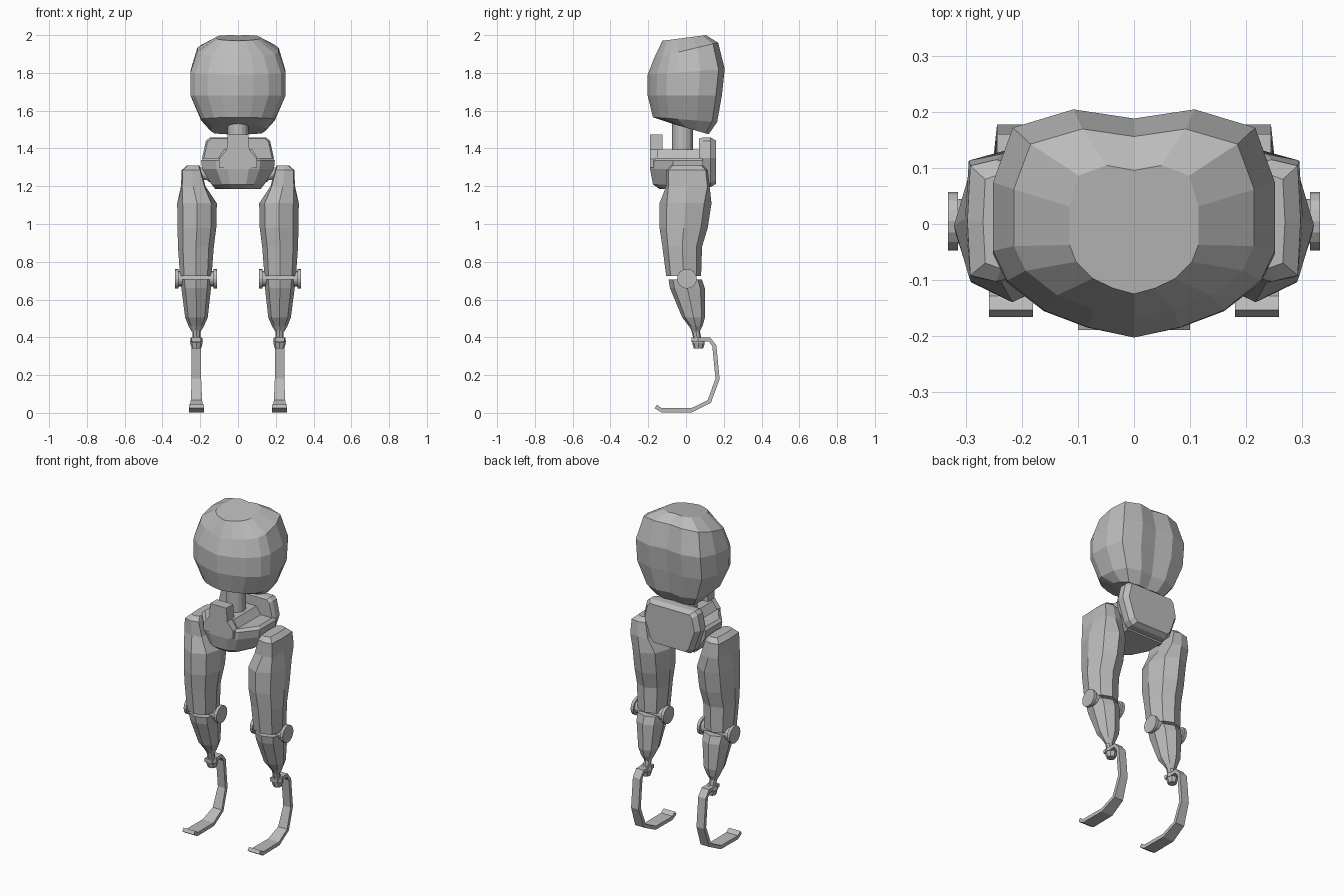
import bpy, bmesh, math
from mathutils import Vector

if "Cube" in bpy.data.objects:
    bpy.data.objects.remove(bpy.data.objects["Cube"])

grey = bpy.data.materials.new("grey")
grey.diffuse_color = (0.5, 0.5, 0.5, 1)
grey.use_nodes = True
grey.node_tree.nodes["Principled BSDF"].inputs["Base Color"].default_value = grey.diffuse_color


def loft(name, rings):
    """Skin a closed solid over a list of equal-length rings of points."""
    bm = bmesh.new()
    loops = [[bm.verts.new(p) for p in ring] for ring in rings]
    n = len(loops[0])
    for a, b in zip(loops, loops[1:]):
        for i in range(n):
            j = (i + 1) % n
            bm.faces.new((a[i], a[j], b[j], b[i]))
    bm.faces.new(loops[0])
    bm.faces.new(loops[-1])
    bmesh.ops.recalc_face_normals(bm, faces=bm.faces)
    mesh = bpy.data.meshes.new(name)
    bm.to_mesh(mesh)
    bm.free()
    mesh.materials.append(grey)
    obj = bpy.data.objects.new(name, mesh)
    bpy.context.collection.objects.link(obj)
    return obj


def rod(name, start, end, r0, r1=None, sides=16):
    """Round bar between two points."""
    start, end = Vector(start), Vector(end)
    q = (end - start).to_track_quat('Z', 'Y')
    rings = []
    for c, r in ((start, r0), (end, r1 or r0)):
        rings.append([c + q @ Vector((r * math.cos(2 * math.pi * i / sides),
                                      r * math.sin(2 * math.pi * i / sides), 0))
                      for i in range(sides)])
    return loft(name, rings)


def section(z, x0, x1, y0, y1, c):
    """Eight-sided horizontal ring whose corners are inset by the fraction c."""
    plan = ((.5, 0), (1 - c, c), (1, .5), (1 - c, 1 - c),
            (.5, 1), (c, 1 - c), (0, .5), (c, c))
    return [(x0 + (x1 - x0) * u, y0 + (y1 - y0) * v, z) for u, v in plan]


def mirrored(half):
    """Complete a half outline that starts and ends on x = 0."""
    return half + [(-x, y, z) for x, y, z in reversed(half) if x > 1e-6]


# Head: faceted shell from tilted rings (half width, front y, back y, front z, back z)
plan = ((0, 0), (.33, .045), (.64, .12), (.9, .25), (1, .38),
        (1, .68), (.86, .92), (.43, 1), (0, .96))
head_rings = []
for w, yf, yb, zf, zb in ((.115, -.125, .105, 1.97, 2.0),
                          (.215, -.168, .17, 1.88, 1.96),
                          (.252, -.203, .205, 1.79, 1.82),
                          (.252, -.203, .19, 1.68, 1.68),
                          (.195, -.175, .165, 1.565, 1.54),
                          (.145, -.07, .12, 1.53, 1.475)):
    head_rings.append(mirrored([(w * u, yf + (yb - yf) * t, zf + (zb - zf) * t)
                                for u, t in plan]))
loft("head", head_rings)
rod("neck", (0, -.018, 1.34), (0, -.018, 1.56), .055)

# Hip tray: wedge-fronted pan, with a raised floor and a front post
hip_rings = []
for z, w, yf, yb in ((1.185, .12, -.14, .09), (1.21, .14, -.175, .09),
                     (1.29, .19, -.19, .09), (1.335, .195, -.19, .09), (1.35, .18, -.18, .09)):
    hip_rings.append(mirrored([(0, yf, z), (w * .3, yf, z), (w * .6, yf + .025, z),
                               (w, yf + .12, z), (w, yb, z), (0, yb, z)]))
loft("hip_tray", hip_rings)


def tapered_block(name, z0, z1, w0, w1, y0, y1):
    loft(name, [[(-w, y0, z), (w, y0, z), (w, y1, z), (-w, y1, z)]
                for z, w in ((z0, w0), (z1, w1))])


tapered_block("raised_floor", 1.34, 1.395, .11, .075, -.15, .08)
loft("front_post", [[(-w, -.19, z), (w, -.19, z), (w, -.125, z), (-w, -.125, z)]
                    for z, w in ((1.30, .1), (1.345, .1), (1.395, .06), (1.475, .055))])

# Rear plate: chamfered slab tapering downwards
rear = []
for y, s in ((.07, .95), (.09, 1), (.13, 1), (.158, .88)):
    outline = [(-.12, 1.195), (.12, 1.195), (.145, 1.22), (.19, 1.35),
               (.17, 1.44), (.15, 1.458), (-.15, 1.458), (-.17, 1.44),
               (-.19, 1.35), (-.145, 1.22)]
    rear.append([(x * s, y, 1.33 + (z - 1.33) * s) for x, z in outline])
loft("rear_plate", rear)

# Spring blade path (y, z, half width)
blade_path = ((.03, .388, .025), (.125, .388, .025), (.15, .355, .025), (.167, .18, .025),
              (.123, .06, .03), (.03, .014, .037), (-.13, .014, .039), (-.16, .034, .039))


def blade(name, cx):
    pts = [Vector((0, y, z)) for y, z, _ in blade_path]
    rings = []
    for i, p in enumerate(pts):
        d = (pts[min(i + 1, len(pts) - 1)] - pts[max(i - 1, 0)]).normalized()
        n = Vector((0, -d.z, d.y)) * .011
        w = blade_path[i][2]
        rings.append([(cx + sx * w, p.y + s * n.y, max(0, p.z + s * n.z))
                      for sx, s in ((-1, -1), (1, -1), (1, 1), (-1, 1))])
    loft(name, rings)


for side, label in ((1, "right"), (-1, "left")):
    def name(part):
        return label + "_" + part

    def leg_loft(part, rows):
        rings = []
        for z, x0, x1, y0, y1, c in rows:
            rings.append([(side * x, y, zz) for x, y, zz in section(z, x0, x1, y0, y1, c)])
        loft(name(part), rings)

    # Hip joint
    rod(name("hip_axle"), (side * .10, 0, 1.25), (side * .23, 0, 1.275), .03)
    rod(name("hip_flange"), (side * .125, 0, 1.254), (side * .15, 0, 1.259), .037)

    # Thigh: boxy cap that swells, then narrows to the knee
    leg_loft("thigh", (
        (1.31, .205, .27, -.08, .09, .06), (1.285, .195, .298, -.103, .115, .05),
        (1.20, .172, .302, -.105, .125, .05), (1.11, .112, .322, -.14, .135, .14),
        (.98, .115, .32, -.14, .115, .14), (.88, .128, .318, -.125, .085, .14),
        (.725, .14, .307, -.105, .08, .13)))

    # Shin: tapers to the ankle
    leg_loft("shin", (
        (.705, .14, .305, -.092, .085, .13), (.66, .143, .3, -.085, .1, .13),
        (.505, .16, .28, -.02, .1, .14), (.46, .18, .262, .015, .088, .16),
        (.43, .198, .245, .033, .073, .18)))

    # Knee axle and end discs
    rod(name("knee_axle"), (side * .118, .005, .71), (side * .325, .005, .71), .04)
    rod(name("knee_outer_disc"), (side * .315, .005, .71), (side * .333, .005, .71), .052)
    rod(name("knee_inner_disc"), (side * .112, .005, .71), (side * .13, .005, .71), .052)

    # Ankle stem, collar and nut
    cx = side * .22
    rod(name("ankle_stem"), (cx, .05, .44), (cx, .063, .38), .022, .02, 8)
    rod(name("ankle_collar"), (cx, .063, .375), (cx, .063, .4), .034, .03, 8)
    rod(name("ankle_nut"), (cx, .066, .342), (cx, .066, .372), .025, .034, 8)

    blade(name("spring_blade"), cx)
